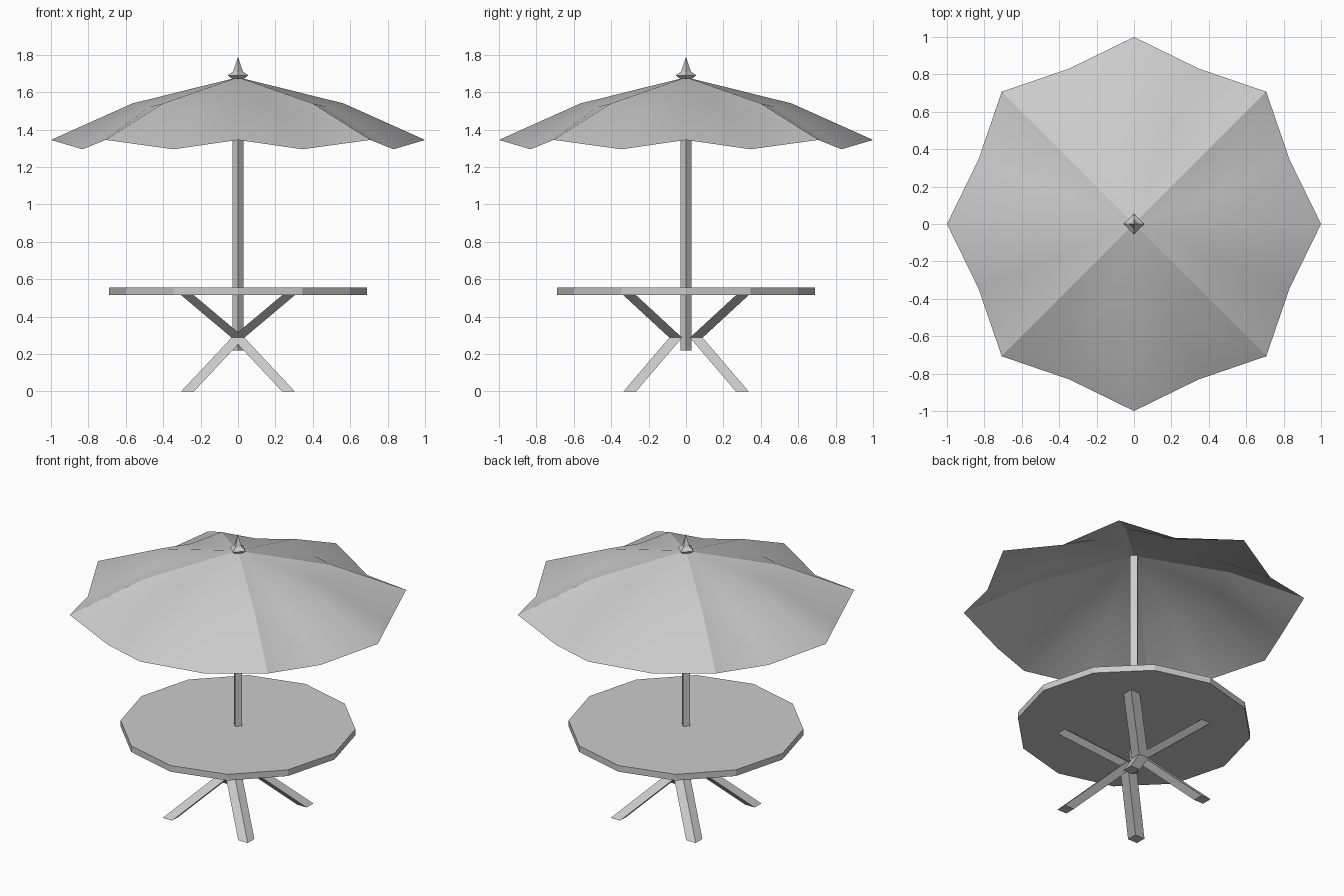
import bpy, bmesh
from math import sin, cos, pi

cube = bpy.data.objects.get("Cube")
if cube:
    bpy.data.objects.remove(cube)

grey = bpy.data.materials.new("plain grey")
grey.use_nodes = True
grey.diffuse_color = (0.6, 0.6, 0.6, 1)
grey.node_tree.nodes["Principled BSDF"].inputs["Base Color"].default_value = (0.6, 0.6, 0.6, 1)


def finish(name, bm):
    """Turn a bmesh into a named grey object."""
    mesh = bpy.data.meshes.new(name)
    bm.to_mesh(mesh)
    bm.free()
    mesh.materials.append(grey)
    obj = bpy.data.objects.new(name, mesh)
    bpy.context.collection.objects.link(obj)
    return obj


def turned(name, profile, sides):
    """Faceted solid from (radius, height) rings, corners on the axes."""
    bm = bmesh.new()
    rings = []
    for r, z in profile:
        if r == 0:
            rings.append([bm.verts.new((0, 0, z))] * sides)
        else:
            rings.append([bm.verts.new((r * cos(2 * pi * i / sides), r * sin(2 * pi * i / sides), z))
                          for i in range(sides)])
    for low, high in zip(rings, rings[1:]):
        for i in range(sides):
            j = (i + 1) % sides
            bm.faces.new(dict.fromkeys((low[i], low[j], high[j], high[i])))
    for ring in (rings[0], rings[-1]):
        if len(set(ring)) == sides:
            bm.faces.new(ring)
    bmesh.ops.recalc_face_normals(bm, faces=bm.faces)
    return finish(name, bm)


def strut(name, start, end, half=0.034):
    """Slanted square bar with level ends."""
    bm = bmesh.new()
    bmesh.ops.create_cube(bm, size=2)
    for v in bm.verts:
        c = end if v.co.z > 0 else start
        v.co = (c[0] + half * v.co.x, c[1] + half * v.co.y, c[2])
    bmesh.ops.recalc_face_normals(bm, faces=bm.faces)
    return finish(name, bm)


# Tabletop, pole and finial
turned("tabletop", [(0.69, 0.515), (0.69, 0.555)], 12)
turned("pole", [(0.03, 0.22), (0.03, 1.675)], 4)
turned("finial", [(0.03, 1.67), (0.055, 1.69), (0.027, 1.71), (0.016, 1.74), (0, 1.79)], 4)

# Crossed legs: a lower leg and an upper brace meet at each hub
for sy, side in ((-1, "front"), (1, "back")):
    for sx, hand in ((1, "left"), (-1, "right")):
        hub = (0, sy * 0.055, 0.288)
        strut(f"{side}_{hand}_leg", (sx * 0.27, sy * 0.301, 0), hub)
        strut(f"{side}_{hand}_brace", hub, (sx * 0.27, sy * 0.301, 0.515))

# Canopy: eight ribs with sagging panels between them
bm = bmesh.new()
apex = bm.verts.new((0, 0, 1.68))
rib = [(0.565, 1.54), (1.0, 1.345)]
panel = [(0.515, 1.522), (0.9, 1.295)]
spokes = []
for i in range(16):
    a = pi * i / 8
    spokes.append([bm.verts.new((r * cos(a), r * sin(a), z)) for r, z in (panel if i % 2 else rib)])
for i in range(16):
    p, q = spokes[i], spokes[(i + 1) % 16]
    bm.faces.new((apex, p[0], q[0]))
    bm.faces.new((p[0], p[1], q[1], q[0]))
for f in bm.faces:
    f.smooth = True
# Crisp folds along the diagonal ribs
for i in range(2, 16, 4):
    inner, outer = spokes[i]
    for pair in ((apex, inner), (inner, outer)):
        bm.edges.get(pair).smooth = False
finish("canopy", bm)
